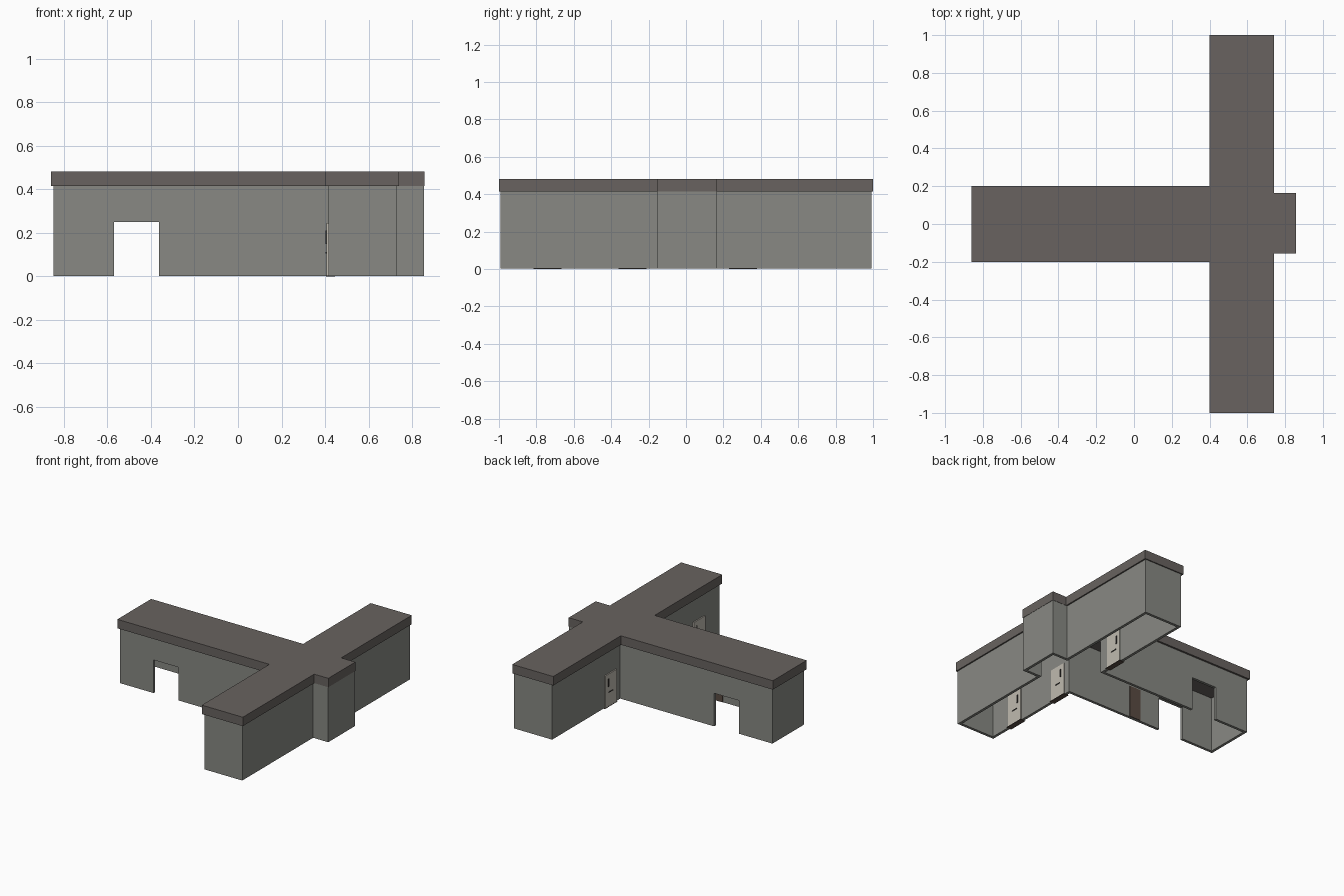
import bpy, bmesh
from mathutils import Vector

if "Cube" in bpy.data.objects:
    bpy.data.objects.remove(bpy.data.objects["Cube"])


def material(name, rgb):
    m = bpy.data.materials.new(name)
    m.diffuse_color = (*rgb, 1)
    m.use_nodes = True
    m.node_tree.nodes["Principled BSDF"].inputs["Base Color"].default_value = m.diffuse_color
    return m


WALL = material("wall grey", (0.246, 0.25, 0.227))
ROOF = material("roof brown grey", (0.138, 0.124, 0.115))
DOOR = material("door beige", (0.52, 0.49, 0.43))
DARK = material("dark trim", (0.035, 0.033, 0.03))
BROWN = material("brown panel", (0.10, 0.07, 0.055))


def finish(name, bm, mat):
    bmesh.ops.recalc_face_normals(bm, faces=bm.faces)
    me = bpy.data.meshes.new(name)
    bm.to_mesh(me)
    bm.free()
    ob = bpy.data.objects.new(name, me)
    if mat:
        me.materials.append(mat)
    bpy.context.collection.objects.link(ob)
    return ob


def box(name, x, y, z, mat):
    bm = bmesh.new()
    bmesh.ops.create_cube(bm, size=1)
    for v in bm.verts:
        v.co = [r[0] if c < 0 else r[1] for c, r in zip(v.co, (x, y, z))]
    return finish(name, bm, mat)


def outline(west, side, x0, x1, end, xb, yb0, yb1):
    """Counter-clockwise plan: west corridor, cross wing, east alcove."""
    return [(west, -side), (x0, -side), (x0, -end), (x1, -end),
            (x1, yb0), (xb, yb0), (xb, yb1), (x1, yb1),
            (x1, end), (x0, end), (x0, side), (west, side)]


def inset(pts, t):
    """Offset a right-angled plan inwards by t."""
    res = []
    for i, p in enumerate(pts):
        p = Vector(p)
        a = (p - Vector(pts[i - 1])).normalized()
        b = (Vector(pts[(i + 1) % len(pts)]) - p).normalized()
        res.append(p + t * Vector((-a.y - b.y, a.x + b.x)))
    return res


def roof_slab(pts, z0, z1):
    bm = bmesh.new()
    f = bm.faces.new([bm.verts.new((p[0], p[1], z0)) for p in pts])
    r = bmesh.ops.extrude_face_region(bm, geom=[f], use_keep_orig=True)
    for v in r["geom"]:
        if isinstance(v, bmesh.types.BMVert):
            v.co.z = z1
    return finish("roof", bm, ROOF)


def wall_ring(pts, t, z0, z1):
    inner = inset(pts, t)
    bm = bmesh.new()
    loops = [[bm.verts.new((p[0], p[1], z)) for p in ps]
             for ps, z in ((pts, z0), (pts, z1), (inner, z1), (inner, z0))]
    n = len(pts)
    for k in range(4):
        a, b = loops[k], loops[(k + 1) % 4]
        for i in range(n):
            j = (i + 1) % n
            bm.faces.new((a[i], a[j], b[j], b[i]))
    return finish("walls", bm, WALL)


# roof slab with a small overhang
roof_slab(outline(-0.86, 0.2, 0.4, 0.74, 1.0, 0.857, -0.155, 0.165), 0.415, 0.482)

# hollow walls, open at the bottom
walls = wall_ring(outline(-0.847, 0.186, 0.415, 0.73, 0.992, 0.855, -0.153, 0.163),
                  0.02, 0.002, 0.416)

# corridor opening cut through both long walls
cutter = box("opening_cutter", (-0.57, -0.363), (-0.4, 0.4), (-0.1, 0.25), None)
cutter.hide_render = True
mod = walls.modifiers.new("openings", "BOOLEAN")
mod.operation = "DIFFERENCE"
mod.solver = "EXACT"
mod.object = cutter
bpy.context.view_layer.objects.active = walls
bpy.ops.object.modifier_apply(modifier=mod.name)
bpy.data.objects.remove(cutter)

# three doors in the west wall of the cross wing
for i, y in enumerate((-0.74, -0.285, 0.305)):
    n = f"_{i + 1}"
    box("door" + n, (0.406, 0.44), (y - 0.068, y + 0.068), (0.003, 0.245), DOOR)
    box("threshold" + n, (0.405, 0.446), (y - 0.075, y + 0.075), (0.0, 0.004), BROWN)
    for side, (x0, x1) in (("outer", (0.403, 0.407)), ("inner", (0.439, 0.443))):
        box(f"{side}_door_window{n}", (x0, x1), (y + 0.028, y + 0.038), (0.15, 0.21), DARK)
        box(f"{side}_door_handle{n}", (x0, x1), (y - 0.02, y + 0.03), (0.105, 0.112), DARK)

# brown panel on the inside of the corridor wall
box("inner_panel", (-0.19, -0.1), (-0.168, -0.16), (0.003, 0.24), BROWN)
